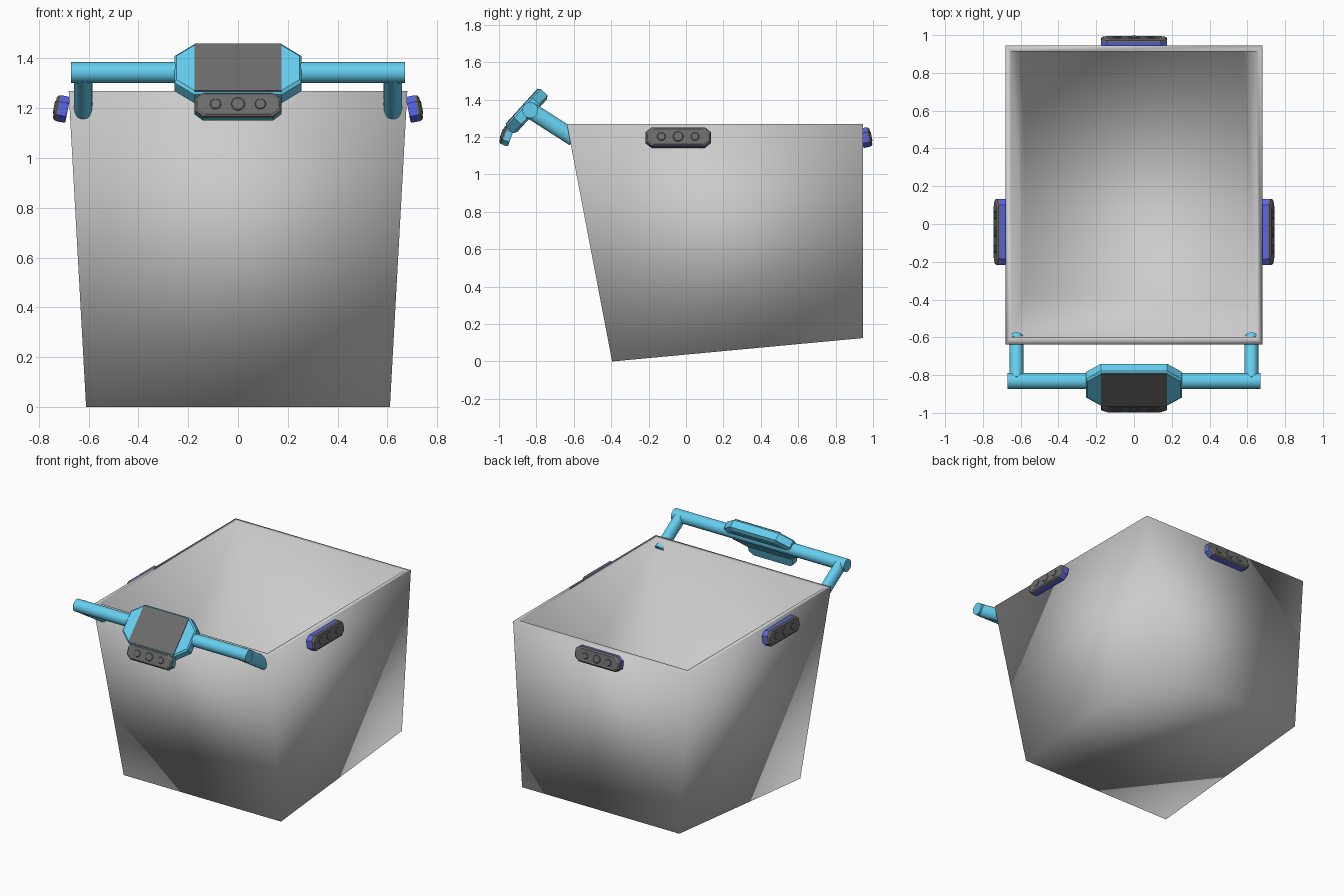
import bpy, bmesh
from math import radians
from mathutils import Matrix, Vector

if "Cube" in bpy.data.objects:
    bpy.data.objects.remove(bpy.data.objects["Cube"])


def material(name, rgb):
    m = bpy.data.materials.new(name)
    m.diffuse_color = (*rgb, 1)
    m.use_nodes = True
    m.node_tree.nodes["Principled BSDF"].inputs["Base Color"].default_value = m.diffuse_color
    return m


SKY = material("sky_blue", (0.13, 0.62, 0.87))
BLUE = material("deep_blue", (0.1, 0.13, 0.87))
BLACK = material("black", (0.15, 0.15, 0.15))


def finish(bm, name, mat=None, smooth=None):
    bmesh.ops.recalc_face_normals(bm, faces=bm.faces)
    me = bpy.data.meshes.new(name)
    bm.to_mesh(me)
    bm.free()
    ob = bpy.data.objects.new(name, me)
    bpy.context.collection.objects.link(ob)
    if mat:
        me.materials.append(mat)
    if smooth == "all":
        me.shade_smooth()
    elif smooth:
        bpy.context.view_layer.objects.active = ob
        ob.select_set(True)
        bpy.ops.object.shade_smooth_by_angle(angle=radians(smooth))
        ob.select_set(False)
    return ob


def loft(bm, rings):
    """Bridge equal rings of verts and return them."""
    rings = [[bm.verts.new(p) for p in r] for r in rings]
    for a, b in zip(rings, rings[1:]):
        n = len(a)
        for i in range(n):
            bm.faces.new((a[i], a[(i + 1) % n], b[(i + 1) % n], b[i]))
    bm.faces.new(rings[0])
    bm.faces.new(rings[-1])


def octagon(hx, hy, cx, cy, z):
    q = [(hx, hy - cy), (hx - cx, hy)]
    pts = q + [(-x, y) for x, y in q[::-1]]
    return [(x, y, z) for x, y in pts + [(-x, -y) for x, y in pts]]


def octo_slab(name, size, cut, layers, frame, mat):
    """Eight-sided slab; layers are (height, inset) pairs."""
    bm = bmesh.new()
    loft(bm, [octagon(size[0] - i, size[1] - i, *cut, z) for z, i in layers])
    bm.transform(frame)
    return finish(bm, name, mat)


def rod(name, a, b, rx, ry, mat, sides=24):
    a, b = Vector(a), Vector(b)
    d = b - a
    bm = bmesh.new()
    bmesh.ops.create_cone(bm, cap_ends=True, segments=sides, radius1=1, radius2=1, depth=d.length)
    x = Vector((1, 0, 0)) if abs(d.x) < 0.01 else Vector((0, 1, 0))
    z = d.normalized()
    rot = Matrix((x, z.cross(x), z)).transposed().to_4x4()
    bm.transform(Matrix.Translation((a + b) / 2) @ rot @ Matrix.Diagonal((rx, ry, 1, 1)))
    return finish(bm, name, mat, 40)


# Open basket: outer shell, rim, inner shell
def rect(hx, y0, y1, z0, z1):
    return [(-hx, y0, z0), (hx, y0, z0), (hx, y1, z1), (-hx, y1, z1)]


bm = bmesh.new()
loft(bm, [rect(0.61, -0.395, 0.945, 0, 0.125), rect(0.68, -0.637, 0.945, 1.27, 1.27),
          rect(0.65, -0.602, 0.912, 1.27, 1.27), rect(0.582, -0.368, 0.912, 0.033, 0.155)])
finish(bm, "basket", smooth="all")

# Handle bar and its two arms
rod("handle_bar", (-0.67, -0.832, 1.343), (0.67, -0.832, 1.343), 0.042, 0.042, SKY)
for side, s in (("left", -1), ("right", 1)):
    rod(f"handle_arm_{side}", (s * 0.622, -0.832, 1.343), (s * 0.622, -0.598, 1.193), 0.037, 0.044, SKY)

# Tilted display housing with its screen
frame = Matrix.Translation((0, -0.85, 1.338)) @ Matrix.Rotation(radians(47.7), 4, "X")
octo_slab("display_housing", (0.255, 0.137), (0.08, 0.065),
          [(-0.036, 0.02), (-0.024, 0), (0.026, 0), (0.036, 0.008)], frame, SKY)
bm = bmesh.new()
bmesh.ops.create_cube(bm, size=1, matrix=frame @ Matrix.Translation((0, 0, 0.035)) @
                      Matrix.Diagonal((0.35, 0.256, 0.01, 1)))
finish(bm, "screen", BLACK)


# Sensor pods: coloured base, black face, three round lenses
def pod(name, loc, turn, lean, mat):
    f = (Matrix.Translation(loc) @ Matrix.Rotation(radians(turn), 4, "Z")
         @ Matrix.Rotation(radians(90 - lean), 4, "X"))
    size, cut = (0.175, 0.053), (0.033, 0.026)
    octo_slab(name + "_base", size, cut, [(-0.027, 0.003), (-0.02, 0), (0.008, 0)], f, mat)
    octo_slab(name + "_face", size, cut, [(0.008, 0), (0.018, 0.002), (0.026, 0.011)], f, BLACK)
    bm = bmesh.new()
    for x, r in ((-0.09, 0.024), (0, 0.03), (0.09, 0.024)):
        bmesh.ops.create_cone(bm, cap_ends=True, segments=20, radius1=r, radius2=r * 0.8, depth=0.006,
                              matrix=f @ Matrix.Translation((x, 0, 0.027)))
    finish(bm, name + "_lenses", BLACK, 30)


pod("front_sensor", (0, -0.96, 1.208), 0, 20, SKY)
pod("right_sensor", (0.71, -0.042, 1.198), 90, 11, BLUE)
pod("back_sensor", (0, 0.963, 1.198), 180, 11, BLUE)
pod("left_sensor", (-0.71, -0.042, 1.198), -90, 11, BLUE)
